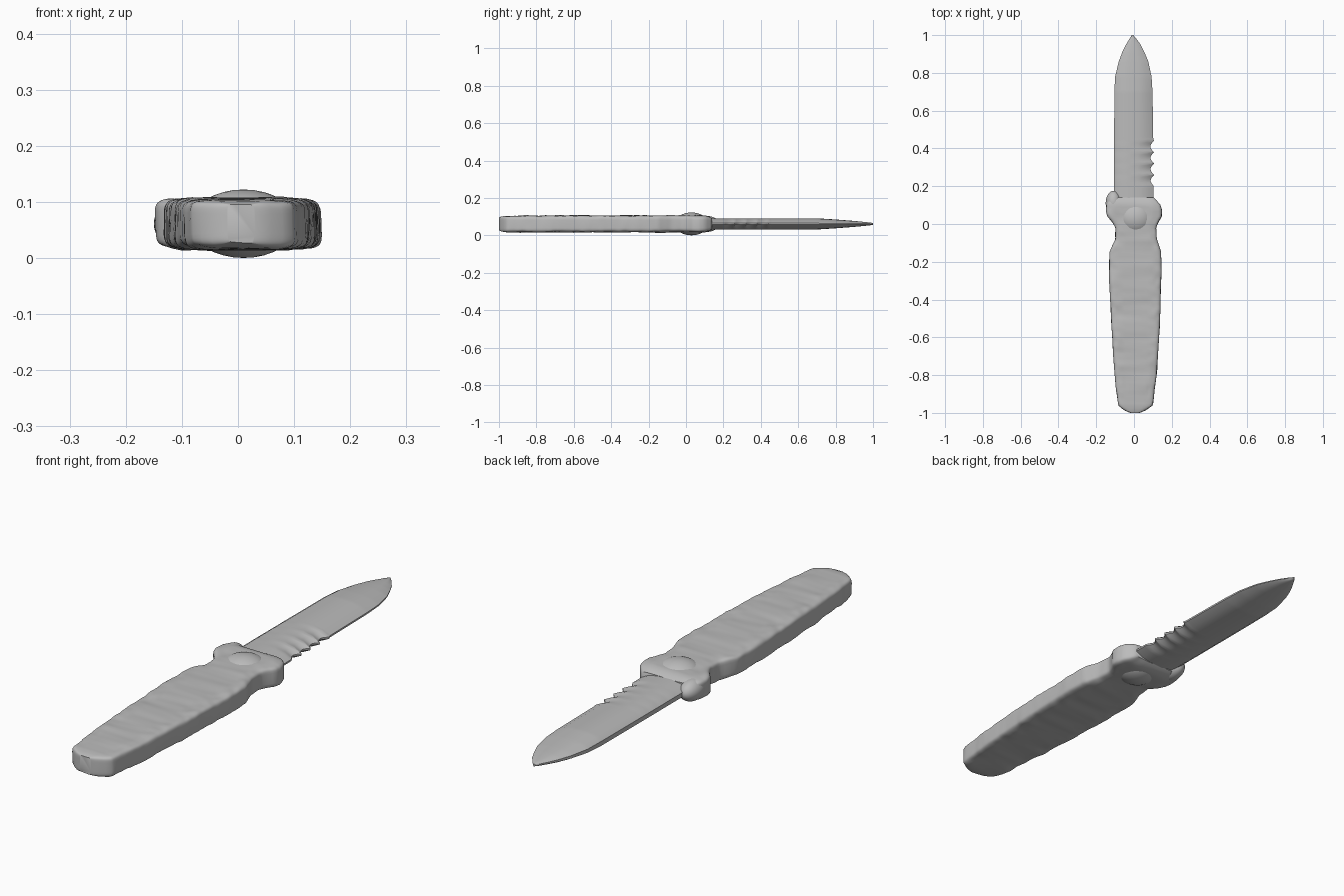
import bpy, bmesh, math
from mathutils import Vector, noise

cube = bpy.data.objects.get("Cube")
if cube:
    bpy.data.objects.remove(cube, do_unlink=True)

grey = bpy.data.materials.new("plain_grey")
grey.use_nodes = True
colour = (0.5, 0.5, 0.5, 1)
grey.diffuse_color = colour
grey.node_tree.nodes["Principled BSDF"].inputs["Base Color"].default_value = colour
MID = 0.061


def finish(name, bm, angle):
    bmesh.ops.recalc_face_normals(bm, faces=bm.faces)
    mesh = bpy.data.meshes.new(name)
    bm.to_mesh(mesh)
    bm.free()
    mesh.materials.append(grey)
    obj = bpy.data.objects.new(name, mesh)
    bpy.context.collection.objects.link(obj)
    bpy.ops.object.select_all(action='DESELECT')
    bpy.context.view_layer.objects.active = obj
    obj.select_set(True)
    bpy.ops.object.shade_smooth_by_angle(angle=math.radians(angle))
    return obj


def sample(rows, y):
    """Values at y, read between the rows of a profile."""
    for a, b in zip(rows, rows[1:]):
        if y <= b[0]:
            t = (y - a[0]) / (b[0] - a[0])
            return [p + (q - p) * t for p, q in zip(a[1:], b[1:])]
    return rows[-1][1:]


def loft(name, rows, section, step, angle, edge=None, lumps=0.0):
    """Sweep a section along y; rows hold y, left x, right x, half thickness."""
    bm = bmesh.new()
    rings = []
    start, end = rows[0][0], rows[-1][0]
    count = round((end - start) / step)
    for i in range(count + 1):
        y = start + (end - start) * i / count
        left, right, half = sample(rows, y)
        if edge:
            right -= edge(y)
        ring = []
        for u, w in section:
            co = Vector(((left + right) / 2 + u * (right - left) / 2, y, MID + w * half))
            if lumps:
                n = noise.noise(co * 13) + 0.6 * noise.noise(co * 30)
                co.z += lumps * n * w
                co.x += lumps * n * u * 0.6
            ring.append(bm.verts.new(co))
        rings.append(ring)
    for a, b in zip(rings, rings[1:]):
        for j in range(len(a)):
            k = (j + 1) % len(a)
            bm.faces.new((a[j], a[k], b[k], b[j]))
    bm.faces.new(rings[0])
    bm.faces.new(rings[-1])
    return finish(name, bm, angle)


def ellipsoid(name, centre, radii):
    bm = bmesh.new()
    bmesh.ops.create_uvsphere(bm, u_segments=32, v_segments=16, radius=1)
    bmesh.ops.scale(bm, vec=radii, verts=bm.verts)
    bmesh.ops.translate(bm, vec=centre, verts=bm.verts)
    return finish(name, bm, 40)


# Handle: rounded box section, waisted below the guard
def power(v, p):
    return math.copysign(abs(v) ** p, v)


box = []
for i in range(48):
    a = math.tau * (i + 0.5) / 48
    box.append((power(math.cos(a), 0.3), power(math.sin(a), 0.3)))

handle_rows = [
    (-1.0, -0.02, 0.03, 0.034), (-0.985, -0.055, 0.065, 0.040),
    (-0.96, -0.083, 0.10, 0.043), (-0.80, -0.103, 0.12, 0.045),
    (-0.50, -0.122, 0.138, 0.045), (-0.25, -0.132, 0.145, 0.045),
    (-0.15, -0.130, 0.144, 0.045), (-0.08, -0.098, 0.122, 0.045),
    (-0.02, -0.097, 0.118, 0.045), (0.01, -0.115, 0.130, 0.046),
    (0.04, -0.140, 0.146, 0.046), (0.07, -0.149, 0.149, 0.046),
    (0.10, -0.147, 0.140, 0.044), (0.125, -0.138, 0.118, 0.038),
    (0.14, -0.120, 0.105, 0.029)]
loft("handle", handle_rows, box, 0.0125, 50, lumps=0.004)

# Guard lobe and pivot
ellipsoid("guard_lobe", (-0.108, 0.11, MID), (0.042, 0.066, 0.043))
ellipsoid("pivot", (0.01, 0.03, MID), (0.095, 0.09, 0.061))

# Blade: thick spine, thin cutting edge with scallops near the guard
upper = [(-1, 0.3), (-0.8, 0.75), (-0.3, 1), (0.3, 0.95), (0.7, 0.65), (1, 0.12)]
lens = upper + [(u, -w) for u, w in reversed(upper)]


def scallops(y):
    if not 0.2 < y < 0.44:
        return 0
    return 0.02 * math.sin(math.pi * ((y - 0.2) / 0.06 % 1)) - 0.004


blade_rows = [
    (0.05, -0.105, 0.105, 0.030), (0.45, -0.105, 0.102, 0.030),
    (0.70, -0.104, 0.098, 0.030), (0.78, -0.100, 0.093, 0.025),
    (0.86, -0.081, 0.076, 0.019), (0.91, -0.062, 0.055, 0.015),
    (0.95, -0.042, 0.035, 0.011), (0.98, -0.024, 0.013, 0.008),
    (1.0, -0.012, -0.004, 0.005)]
loft("blade", blade_rows, lens, 0.01, 35, edge=scallops)
